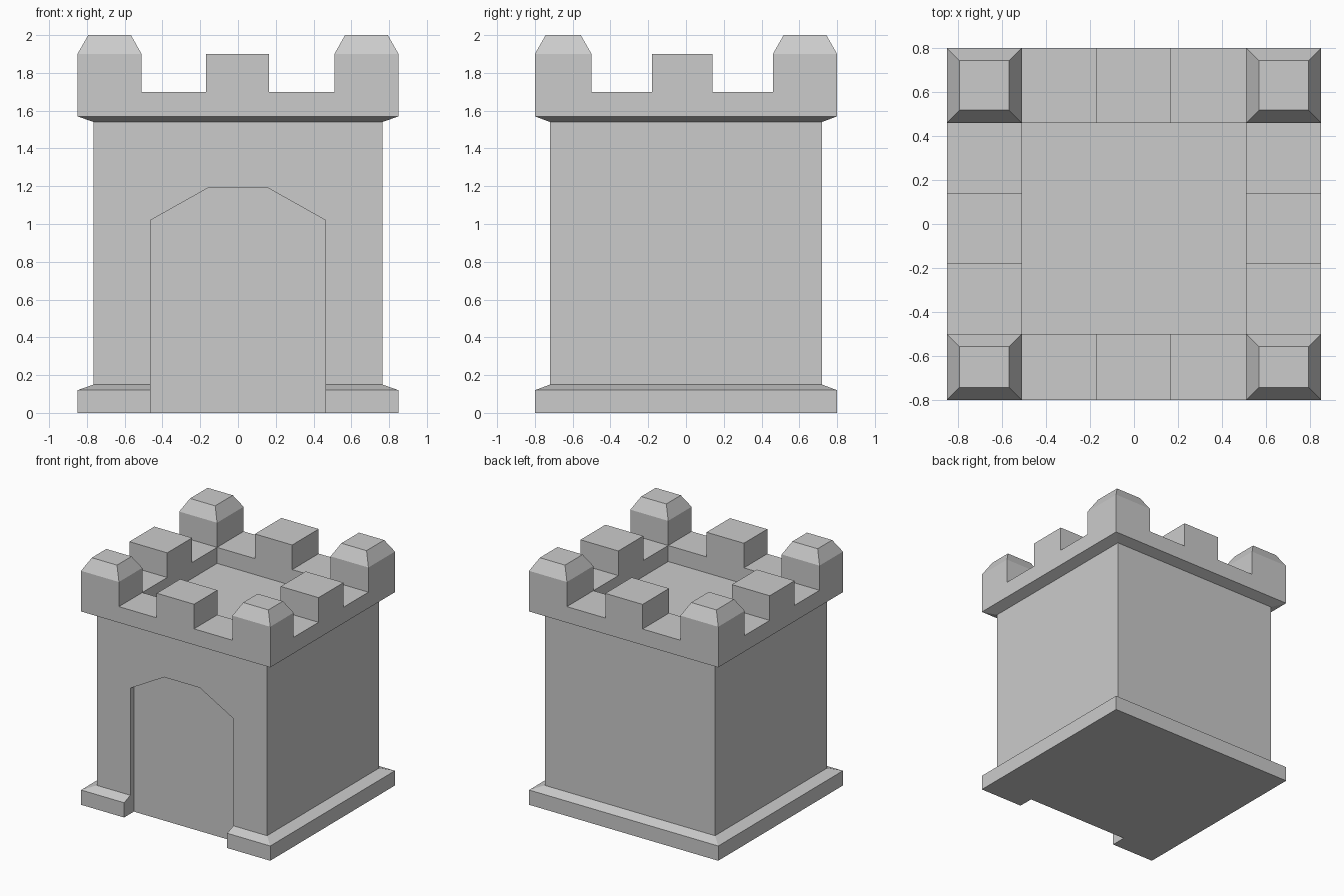
import bpy, bmesh

if "Cube" in bpy.data.objects:
    bpy.data.objects.remove(bpy.data.objects["Cube"])

def make_object(name, bm):
    bmesh.ops.recalc_face_normals(bm, faces=bm.faces)
    me = bpy.data.meshes.new(name)
    bm.to_mesh(me)
    bm.free()
    ob = bpy.data.objects.new(name, me)
    bpy.context.collection.objects.link(ob)
    return ob

def loft(name, rings, cap_start=True):
    """Join stacked rectangles (x0, x1, y0, y1, z) into one skin."""
    bm = bmesh.new()
    loops = []
    for x0, x1, y0, y1, z in rings:
        loops.append([bm.verts.new(p) for p in
                      ((x0, y0, z), (x1, y0, z), (x1, y1, z), (x0, y1, z))])
    for a, b in zip(loops, loops[1:]):
        for i in range(4):
            j = (i + 1) % 4
            bm.faces.new((a[i], a[j], b[j], b[i]))
    if cap_start:
        bm.faces.new(loops[0])
    bm.faces.new(loops[-1])
    return make_object(name, bm)

OX, OY = 0.85, 0.80        # outer footprint
BX, BY = 0.765, 0.72       # wall footprint
IX, IY0, IY1 = 0.51, -0.50, 0.46   # roof well
WALK, FLOOR, TOP, PEAK = 1.70, 1.57, 1.90, 2.0

# Tower: plinth, walls, flared parapet and sunken roof in one skin
outer, wall = (-OX, OX, -OY, OY), (-BX, BX, -BY, BY)
well = (-IX, IX, IY0, IY1)
tower = loft("tower_body", [outer + (0,), outer + (0.12,), wall + (0.15,),
                            wall + (1.54,), outer + (1.57,), outer + (WALK,),
                            well + (WALK,), well + (FLOOR,)])

# Recessed arched doorway, cut through the plinth as well
arch = [(-0.463, -0.1), (0.463, -0.1), (0.463, 1.02), (0.16, 1.19),
        (-0.16, 1.19), (-0.463, 1.02)]
bm = bmesh.new()
face = bm.faces.new([bm.verts.new((x, -0.95, z)) for x, z in arch])
ext = bmesh.ops.extrude_face_region(bm, geom=[face])
for v in ext["geom"]:
    if isinstance(v, bmesh.types.BMVert):
        v.co.y = -0.675
cutter = make_object("doorway_cutter", bm)
cutter.hide_render = True
mod = tower.modifiers.new("doorway", 'BOOLEAN')
mod.operation = 'DIFFERENCE'
mod.solver = 'EXACT'
mod.object = cutter
bpy.context.view_layer.objects.active = tower
bpy.ops.object.modifier_apply(modifier=mod.name)
bpy.data.objects.remove(cutter)

# Corner turrets with tapered caps
t = 0.057
for xn, x0, x1 in (("left", -OX, -IX), ("right", IX, OX)):
    for yn, y0, y1 in (("front", -OY, IY0), ("back", IY1, OY)):
        r = (x0, x1, y0, y1)
        cap = (x0 + t, x1 - t, y0 + t, y1 - t)
        loft(f"turret_{yn}_{xn}", [r + (WALK,), r + (TOP,), cap + (PEAK,)], False)

# Square merlons in the middle of each side
for name, r in (("front", (-0.17, 0.165, -OY, IY0)),
                ("back", (-0.17, 0.165, IY1, OY)),
                ("left", (-OX, -IX, -0.18, 0.14)),
                ("right", (IX, OX, -0.18, 0.14))):
    loft(f"merlon_{name}", [r + (WALK,), r + (TOP,)], False)
